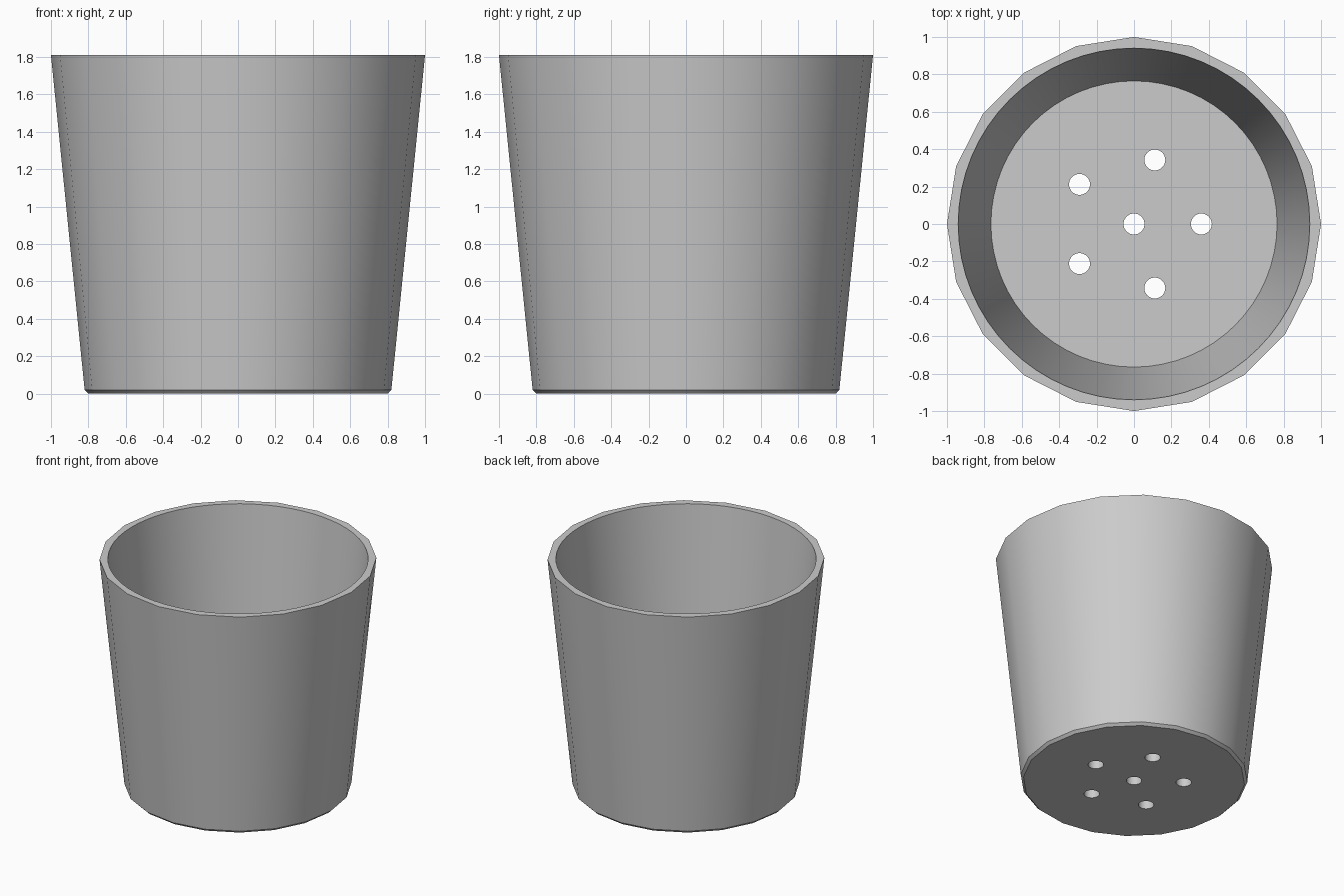
import bpy
import bmesh
from math import cos, sin, tau

if "Cube" in bpy.data.objects:
    bpy.data.objects.remove(bpy.data.objects["Cube"], do_unlink=True)

HEIGHT = 1.81
FLOOR = 0.07

# Plain grey clay
clay = bpy.data.materials.new("grey clay")
clay.use_nodes = True
grey = (0.6, 0.6, 0.6, 1)
clay.diffuse_color = grey
clay.node_tree.nodes["Principled BSDF"].inputs["Base Color"].default_value = grey


def lathe(name, profile, sides, centre=(0, 0)):
    """Closed solid of stacked (radius, z) rings with flat end caps."""
    bm = bmesh.new()
    rings = [[bm.verts.new((centre[0] + r * cos(tau * i / sides),
                            centre[1] + r * sin(tau * i / sides), z))
              for i in range(sides)] for r, z in profile]
    for low, high in zip(rings, rings[1:]):
        for i in range(sides):
            j = (i + 1) % sides
            bm.faces.new((low[i], low[j], high[j], high[i]))
    bm.faces.new(rings[0][::-1])
    bm.faces.new(rings[-1])
    mesh = bpy.data.meshes.new(name)
    bm.to_mesh(mesh)
    bm.free()
    mesh.materials.append(clay)
    obj = bpy.data.objects.new(name, mesh)
    bpy.context.collection.objects.link(obj)
    return obj


# Faceted outer body with a small chamfer at the foot
pot = lathe("flower_pot", [(0.80, 0), (0.82, 0.02), (1.0, HEIGHT)], 20)

# Round hollow, overshooting the rim along the same slope
slope = (0.94 - 0.765) / (HEIGHT - FLOOR)
cutters = [lathe("hollow_cutter",
                 [(0.765, FLOOR), (0.94 + slope * 0.2, HEIGHT + 0.2)], 64)]

# Drainage holes: one in the middle, five around it
spots = [(0, 0)] + [(0.36 * cos(tau * k / 5), 0.36 * sin(tau * k / 5))
                    for k in range(5)]
for spot in spots:
    cutters.append(lathe("drain_cutter", [(0.056, -0.2), (0.056, 0.3)], 32, spot))

for cutter in cutters:
    cutter.hide_render = True
    cut = pot.modifiers.new(cutter.name, "BOOLEAN")
    cut.operation = "DIFFERENCE"
    cut.solver = "EXACT"
    cut.object = cutter

# Bake the cuts, drop the cutters and smooth the curved walls
bpy.ops.object.select_all(action="DESELECT")
pot.select_set(True)
bpy.context.view_layer.objects.active = pot
for name in [m.name for m in pot.modifiers]:
    bpy.ops.object.modifier_apply(modifier=name)
for cutter in cutters:
    bpy.data.objects.remove(cutter, do_unlink=True)
bpy.ops.object.shade_smooth_by_angle()
